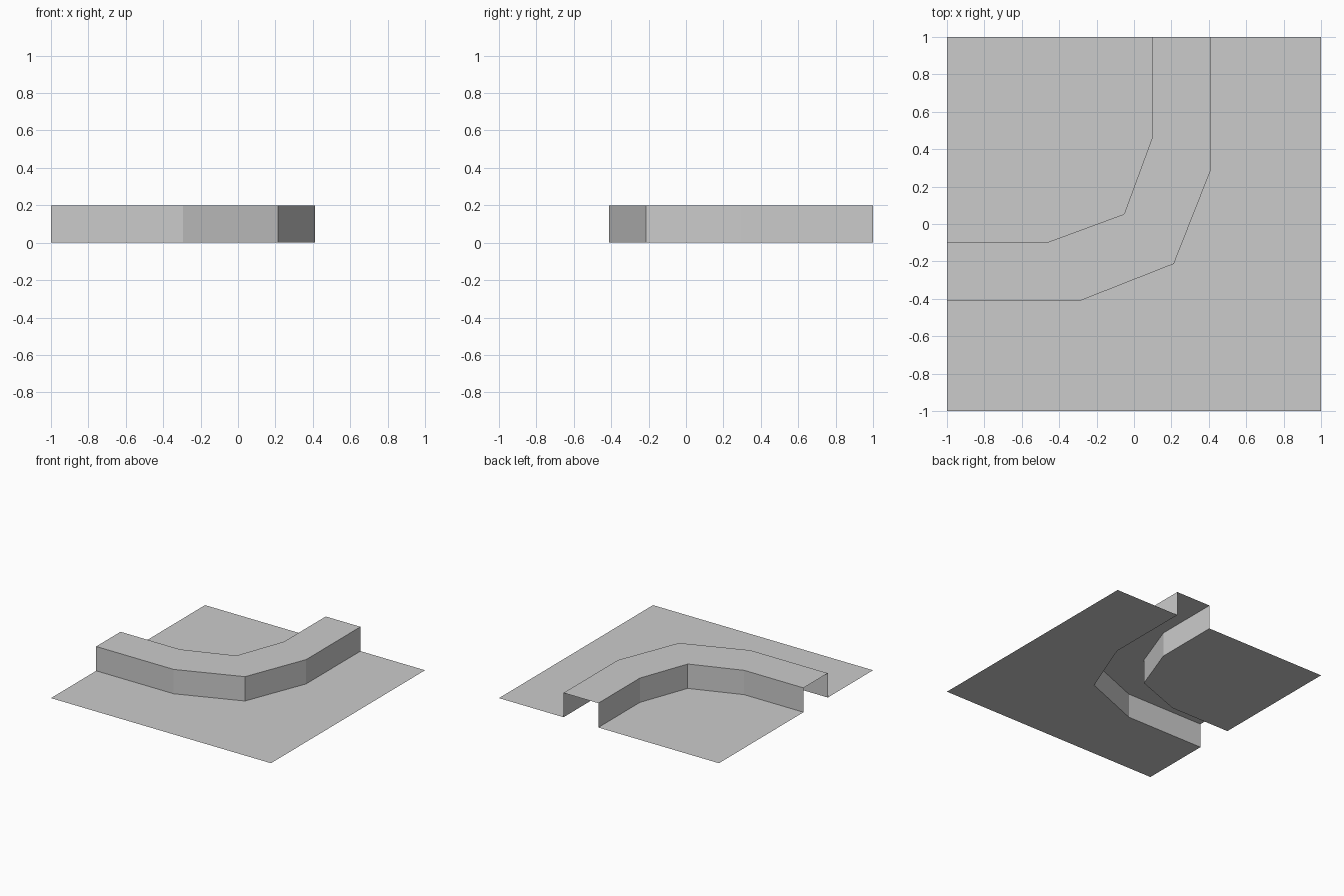
import bpy
import bmesh

cube = bpy.data.objects.get("Cube")
if cube:
    bpy.data.objects.remove(cube, do_unlink=True)

HEIGHT = 0.2

# Single plain material
GREY = (0.6, 0.6, 0.6, 1.0)
grey = bpy.data.materials.new("plain_grey")
grey.use_nodes = True
grey.diffuse_color = GREY
grey.node_tree.nodes["Principled BSDF"].inputs["Base Color"].default_value = GREY


def mirrored(half):
    """Complete a bend by mirroring it across the tile's diagonal."""
    return half + [(-y, -x) for x, y in reversed(half[:-1])]


def at_height(path, z):
    return [(x, y, z) for x, y in path]


def build(name, rows, cap=False):
    """Join successive rows with quads, or fill a single row as one face."""
    bm = bmesh.new()
    verts = [[bm.verts.new(p) for p in row] for row in rows]
    if cap:
        bm.faces.new(verts[0])
    for a, b in zip(verts, verts[1:]):
        for i in range(len(a) - 1):
            bm.faces.new((a[i], a[i + 1], b[i + 1], b[i]))
    mesh = bpy.data.meshes.new(name)
    bm.to_mesh(mesh)
    bm.free()
    mesh.materials.append(grey)
    obj = bpy.data.objects.new(name, mesh)
    bpy.context.collection.objects.link(obj)


# Plan outlines of the bend
border = mirrored([(-1, -1), (-0.295, -1), (1, -1)])
outer = mirrored([(-1, -0.413), (-0.295, -0.413), (0.213, -0.213)])
inner = mirrored([(-1, -0.097), (-0.46, -0.097), (-0.053, 0.053)])

# Ground outside the bend
build("outer_ground", [at_height(border, 0), at_height(outer, 0)])

# Hollow raised bend: outer wall, top and inner wall, open below and at the ends
build("raised_bend", [at_height(outer, 0), at_height(outer, HEIGHT),
                      at_height(inner, HEIGHT), at_height(inner, 0)])

# Ground inside the bend
build("inner_ground", [at_height(inner + [(-1, 1)], 0)], cap=True)
